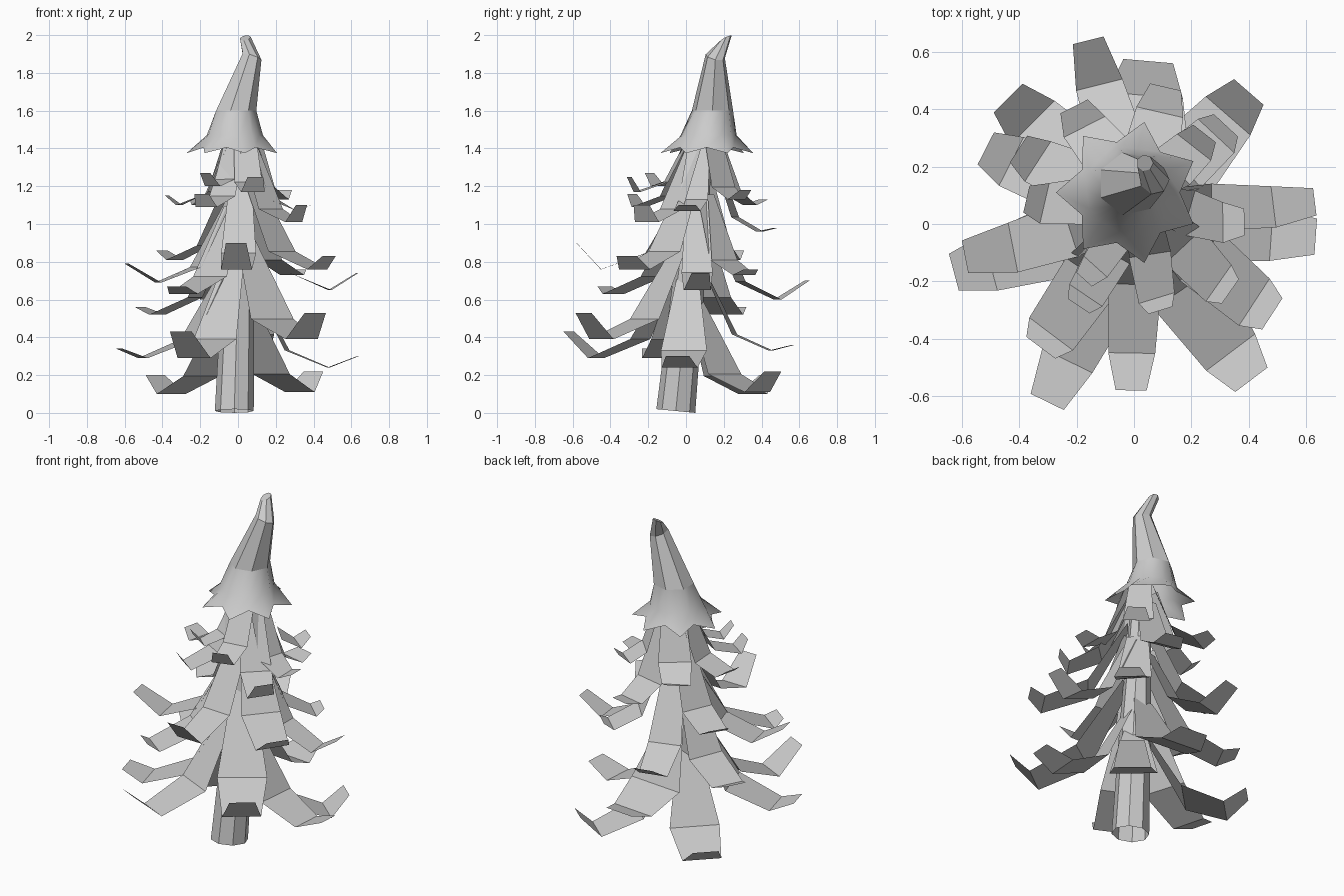
import bpy
from math import sin, cos, pi, radians
from mathutils import Vector

if "Cube" in bpy.data.objects:
    bpy.data.objects.remove(bpy.data.objects["Cube"])


def make(name, verts, faces, smooth=False):
    me = bpy.data.meshes.new(name)
    me.from_pydata([tuple(v) for v in verts], [], faces)
    me.update()
    ob = bpy.data.objects.new(name, me)
    bpy.context.collection.objects.link(ob)
    for p in me.polygons:
        p.use_smooth = smooth
    return ob


def loft(name, rings, cap_end=True, smooth=False):
    n = len(rings[0])
    verts = [v for r in rings for v in r]
    faces = [(k * n + i, k * n + (i + 1) % n, (k + 1) * n + (i + 1) % n, (k + 1) * n + i)
             for k in range(len(rings) - 1) for i in range(n)]
    if cap_end:
        faces.append(tuple(range((len(rings) - 1) * n, len(rings) * n)))
    return make(name, verts, faces, smooth)


def ring(c, r, n, odd=1.0, drop=0.0, tilt=(0, 0)):
    # odd vertices may be pushed in or out (odd) and lowered (drop)
    pts = []
    for i in range(n):
        a = 2 * pi * i / n
        k = r * (odd if i % 2 else 1)
        x, y = k * cos(a), k * sin(a)
        z = c[2] - (drop if i % 2 else 0) + x * tilt[0] + y * tilt[1]
        pts.append(Vector((c[0] + x, c[1] + y, z)))
    return pts


def axis(z):
    # centre line of the leaning trunk
    return Vector((-0.02 + 0.03 * z, -0.055 + 0.1 * z, z))


# Leaning eight-sided trunk, open underneath and slightly tilted
loft("trunk", [ring(axis(z), r, 8, tilt=(0, t))
               for z, r, t in ((0.01, 0.103, -.095), (0.7, 0.085, 0), (1.5, 0.05, 0))])


def branch(name, shoulder, angle, rk, zk, rt, zt, wide=1.0):
    # A hanging strip: trunk root, shoulder, bend, upturned tip
    a = radians(angle)
    d = Vector((cos(a), sin(a), 0))
    bend = d * rk + Vector((0, 0, zk))
    tip = d * rt + Vector((0, 0, zt))
    zr = min(zk + 0.14 + 0.68 * rk, 1.48)
    root = axis(zr)
    out = bend - root
    out.z = 0
    out.normalize()
    root += out * 0.065
    mid = root.lerp(bend, 0.47)
    mid.z = zk + 0.19 * rk
    w = (0.05 + 0.27 * rk) * wide
    side = Vector((-out.y, out.x, 0))
    side2 = Vector((-d.y, d.x, 0))
    verts = []
    for p, s, half in ((root, side, 0.06), (mid, side, w * shoulder),
                       (bend, side2, w * 0.53), (tip, side2, w * 0.35)):
        verts += [p - s * half, p + s * half]
    make(name, verts, [(2 * i, 2 * i + 2, 2 * i + 3, 2 * i + 1) for i in range(3)])


# angle, bend radius, bend height, tip radius, tip height
lower = [(85, .45, .33, .57, .36, 1.45), (135, .5, .10, .62, .20, 1.1),
         (49, .5, .11, .61, .22, 1.05), (-4, .48, .24, .635, .30),
         (195, .52, .29, .65, .34), (244, .53, .29, .69, .43, .95), (307, .56, .39, .68, .53)]
middle = [(104, .5, .6, .66, .70, .85), (153, .48, .52, .58, .56), (7, .49, .65, .635, .74, .75),
          (191, .43, .69, .6, .79), (233, .48, .63, .54, .67), (269, .45, .76, .58, .90, .9),
          (327, .50, .76, .575, .83), (47, .42, .73, .47, .76), (147, .40, .81, .48, .86)]
upper = [(1, .31, 1.07, .385, 1.10), (325, .36, 1.01, .41, 1.10), (287, .27, 1.17, .315, 1.25),
         (236, .30, 1.09, .345, 1.16), (228, .20, 1.20, .26, 1.27), (167, .32, 1.10, .385, 1.15),
         (117, .38, 1.10, .46, 1.13), (77, .40, .96, .49, .98), (52, .34, 1.13, .40, 1.18)]
for tier, shoulder, rows in (("lower", .68, lower), ("middle", .6, middle), ("upper", .6, upper)):
    for i, row in enumerate(rows):
        branch(f"{tier}_branch_{i + 1}", shoulder, *row)

# Bent treetop: pointed flaring skirt, then a seven-sided spire
N = 14
flat = cos(pi / 7)
loft("treetop_skirt", [ring((-.02, .11, 1.405), .18, N, 1.4, .03),
                       ring((-.02, .12, 1.47), .152, N, flat * 1.06),
                       ring((-.015, .14, 1.6), .112, N, flat)], cap_end=False, smooth=True)
loft("treetop_spire", [ring((-.015, .14, 1.6), .112, 7),
                       ring((.072, .155, 1.885), .052, 7, tilt=(-.3, -.2)),
                       ring((.038, .213, 1.985), .029, 7, tilt=(.2, .45))])
